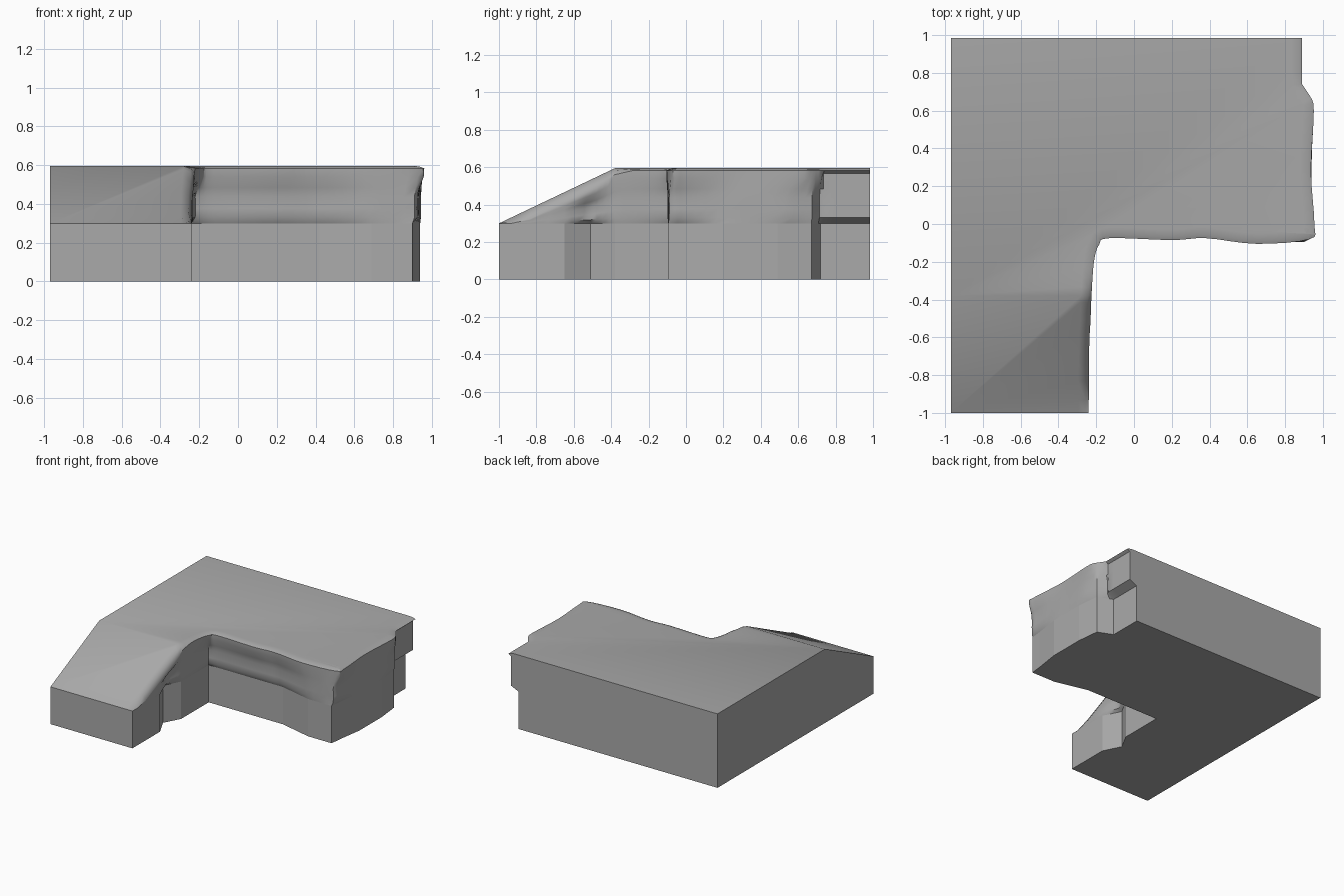
import bpy, bmesh
from mathutils import Vector

cube = bpy.data.objects.get("Cube")
if cube:
    bpy.data.objects.remove(cube)

LEFT, FRONT, BACK = -0.97, -1.0, 0.985
STEP, TOP, CREST = 0.3, 0.595, -0.38

stone = bpy.data.materials.new("stone grey")
stone.use_nodes = True
stone.diffuse_color = (0.4, 0.4, 0.4, 1)
stone.node_tree.nodes["Principled BSDF"].inputs["Base Color"].default_value = (0.4, 0.4, 0.4, 1)


def finish(bm, name):
    bmesh.ops.remove_doubles(bm, verts=bm.verts, dist=0.0005)
    bmesh.ops.recalc_face_normals(bm, faces=bm.faces)
    mesh = bpy.data.meshes.new(name)
    bm.to_mesh(mesh)
    bm.free()
    mesh.materials.append(stone)
    obj = bpy.data.objects.new(name, mesh)
    bpy.context.collection.objects.link(obj)
    return obj


def ramp(y):
    """Height of the top surface: a slope up to the crest, then level."""
    return STEP + (TOP - STEP) * max(0, min(1, (y - FRONT) / (CREST - FRONT)))


# Irregular side: footprint corner and matching overhanging lip
stations = [
    ((-.24, -1), (-.24, -1)), ((-.24, -.65), (-.237, -.65)),
    ((-.31, -.51), (-.23, -.51)), ((-.24, CREST), (-.225, CREST)),
    ((-.24, -.2), (-.212, -.2)), ((-.24, -.03), (-.185, -.11)),
    ((-.12, -.03), (-.13, -.075)), ((.2, -.03), (.2, -.085)),
    ((.42, -.03), (.38, -.075)), ((.69, -.095), (.65, -.105)),
    ((.9, -.095), (.93, -.08)), ((.91, 0), (.955, 0)),
    ((.94, .2), (.937, .28)), ((.94, .49), (.952, .6)),
    ((.92, .67), (.93, .68)), ((.8, .72), (.89, .74)), ((.8, BACK), (.89, BACK)),
]
base = [Vector(s[0]) for s in stations]
lip = [Vector(s[1]) for s in stations]

# Lower block
bm = bmesh.new()
outline = base + [Vector((LEFT, BACK)), Vector((LEFT, FRONT))]
floor = bm.faces.new([bm.verts.new((p.x, p.y, 0)) for p in outline])
ext = bmesh.ops.extrude_face_region(bm, geom=[floor], use_keep_orig=True)
for v in ext["geom"]:
    if isinstance(v, bmesh.types.BMVert):
        v.co.z = STEP
finish(bm, "lower_block")


# Finer path along the cliff
def spline(p, i, t):
    a, b = p[max(i - 1, 0)], p[i]
    c, d = p[i + 1], p[min(i + 2, len(p) - 1)]
    return .5 * (2 * b + (c - a) * t + (2 * a - 5 * b + 4 * c - d) * t ** 2
                 + (3 * b - a - 3 * c + d) * t ** 3)


CUTS = 4
foot, edge = [], []
for i in range(len(base) - 1):
    straight = i >= len(base) - 3
    for k in range(CUTS):
        t = k / CUTS
        foot.append(base[i].lerp(base[i + 1], t))
        edge.append(lip[i].lerp(lip[i + 1], t) if straight else spline(lip, i, t))
foot.append(base[-1])
edge.append(lip[-1])

# Cliff profile: (height share, blend from foot to lip)
natural = [(0, 0), (.1, .35), (.25, .38), (.45, .35), (.6, .55), (.78, .95), (.92, 1)]
squared = [(0, 0), (.1, .75), (.25, .75), (.45, .75), (.6, .75), (.88, .75), (.93, 1)]

bm = bmesh.new()
columns = []
for i, (f, e) in enumerate(zip(foot, edge)):
    tangent = (edge[min(i + 1, len(edge) - 1)] - edge[max(i - 1, 0)]).normalized()
    inward = Vector((-tangent.y, tangent.x))
    profile = squared if i >= (len(base) - 2) * CUTS else natural
    sag = .012 + .045 * max(0, min(1, (CREST + .1 - e.y) / .2))
    lip_z = max(STEP, ramp(e.y) - sag)
    col = []
    for share, blend in profile:
        p = f.lerp(e, blend)
        col.append(bm.verts.new((p.x, p.y, STEP + (lip_z - STEP) * share / profile[-1][0])))
    # Rounded rim running onto the top
    for inset, drop in ((.018, .35), (.055, 0)):
        p = e + inward * inset
        p.y = max(FRONT, min(BACK, p.y))
        if i == 3 * CUTS:
            p.y = CREST
        col.append(bm.verts.new((p.x, p.y, max(STEP, ramp(p.y) - sag * drop))))
    columns.append(col)

soft = []
for a, b in zip(columns, columns[1:]):
    for j in range(len(a) - 1):
        soft.append(bm.faces.new((a[j], b[j], b[j + 1], a[j + 1])))

# Slope, level top, left wall and back wall
rim = [c[-1] for c in columns]
corner = {n: bm.verts.new(co) for n, co in {
    "toe": (LEFT, FRONT, STEP), "crest": (LEFT, CREST, TOP),
    "back": (LEFT, BACK, TOP), "back_foot": (LEFT, BACK, STEP)}.items()}
split = 3 * CUTS
bm.faces.new(rim[:split + 1] + [corner["crest"], corner["toe"]])
bm.faces.new(rim[split:] + [corner["back"], corner["crest"]])
bm.faces.new([corner[n] for n in ("toe", "crest", "back", "back_foot")])
bm.faces.new(columns[-1] + [corner["back"], corner["back_foot"]])
for face in soft:
    face.smooth = True
upper = finish(bm, "upper_slab")

# Smooth the cliff, keep the cut edges crisp
bpy.ops.object.select_all(action="DESELECT")
upper.select_set(True)
bpy.context.view_layer.objects.active = upper
bpy.ops.object.shade_smooth_by_angle(angle=0.7)
